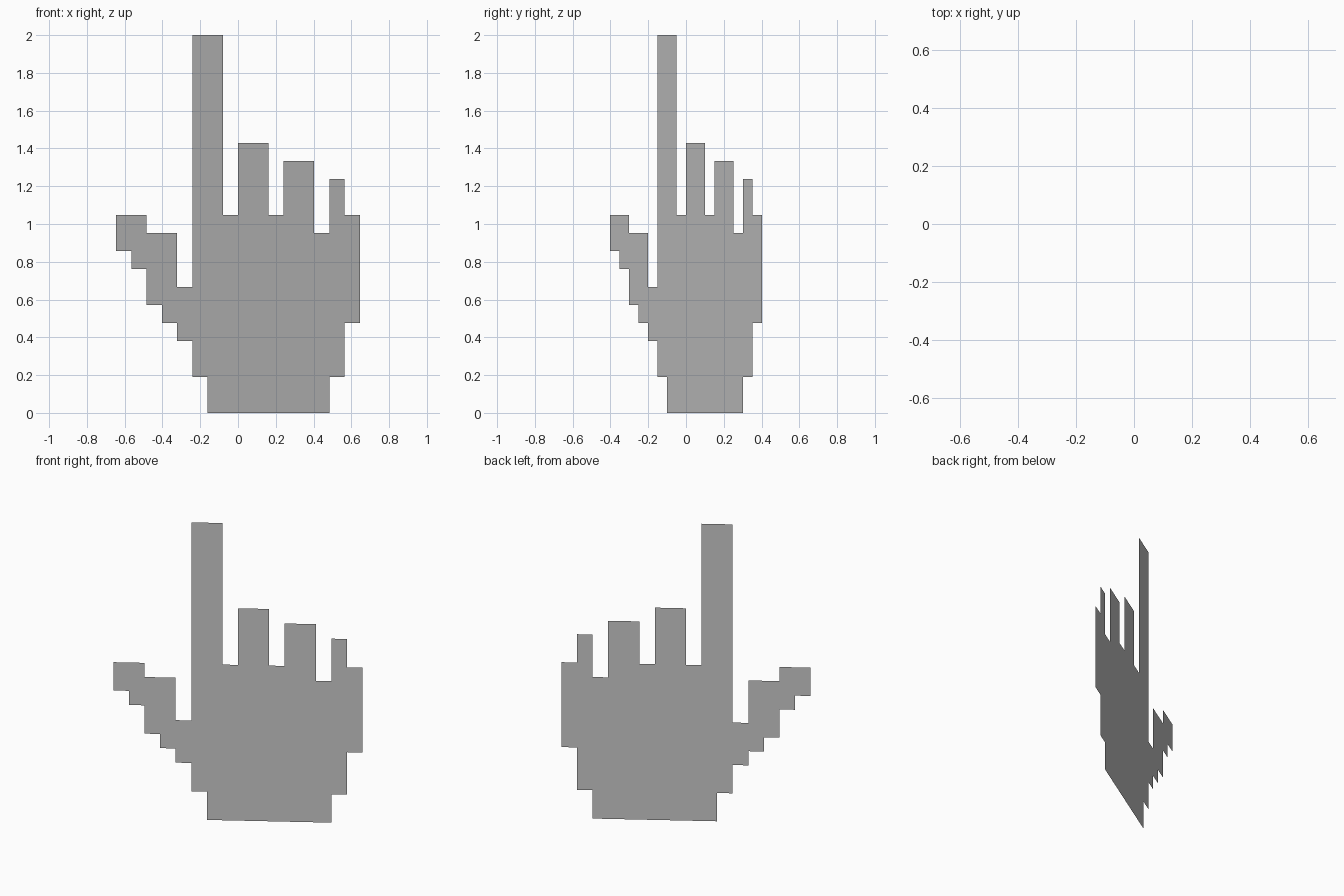
import bpy
import bmesh

if "Cube" in bpy.data.objects:
    bpy.data.objects.remove(bpy.data.objects["Cube"])

# Pixel-grid cell: the flat sheet stands upright and runs diagonally in x and y
CELL_X, CELL_Y, CELL_Z = 0.0806, 0.0504, 2 / 21

# Stepped outline as (column, row) corners, counter-clockwise seen from the front
wrist_and_heel = [(-2, 0), (6, 0), (6, 2), (7, 2), (7, 5), (8, 5), (8, 11)]
little_finger = [(7, 11), (7, 13), (6, 13), (6, 10)]
ring_finger = [(5, 10), (5, 14), (3, 14), (3, 11)]
middle_finger = [(2, 11), (2, 15), (0, 15), (0, 11)]
index_finger = [(-1, 11), (-1, 21), (-3, 21), (-3, 7)]
thumb_top = [(-4, 7), (-4, 10), (-6, 10), (-6, 11), (-8, 11)]
thumb_underside = [(-8, 9), (-7, 9), (-7, 8), (-6, 8), (-6, 6), (-5, 6),
                   (-5, 5), (-4, 5), (-4, 4), (-3, 4), (-3, 2), (-2, 2)]
outline = (wrist_and_heel + little_finger + ring_finger + middle_finger
           + index_finger + thumb_top + thumb_underside)

# Single flat face filling the outline, triangulated once its normal is known
bm = bmesh.new()
face = bm.faces.new([bm.verts.new((c * CELL_X, c * CELL_Y, r * CELL_Z)) for c, r in outline])
face.normal_update()
bmesh.ops.triangulate(bm, faces=[face], ngon_method='EAR_CLIP')
mesh = bpy.data.meshes.new("pointing_hand")
bm.to_mesh(mesh)
bm.free()
bpy.context.collection.objects.link(bpy.data.objects.new("pointing_hand", mesh))
